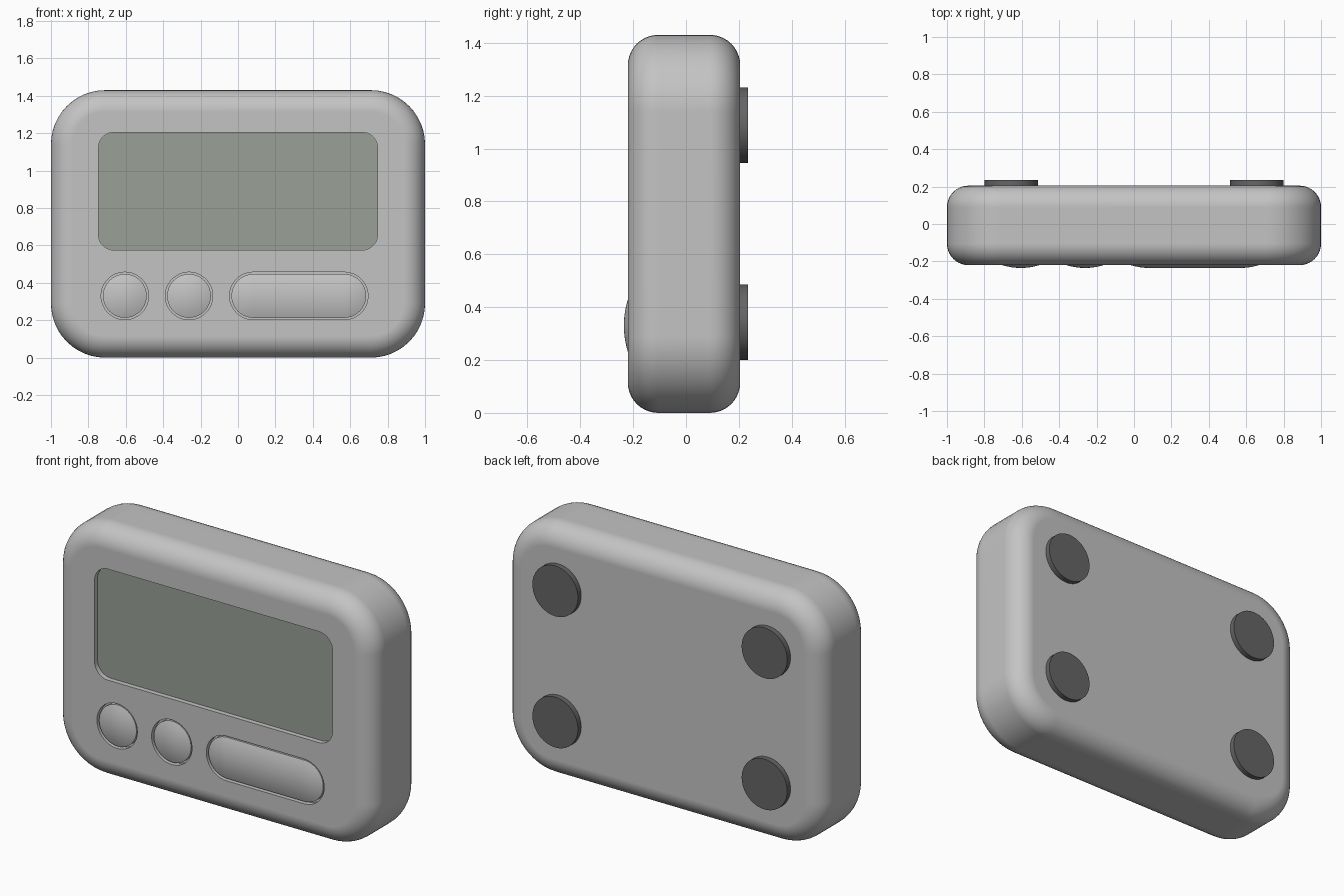
import bpy, bmesh, math

if "Cube" in bpy.data.objects:
    bpy.data.objects.remove(bpy.data.objects["Cube"])


def material(name, rgb):
    m = bpy.data.materials.new(name)
    m.diffuse_color = (*rgb, 1)
    m.use_nodes = True
    m.node_tree.nodes["Principled BSDF"].inputs["Base Color"].default_value = m.diffuse_color
    return m


CASE = material("light grey plastic", (0.55, 0.55, 0.55))
SCREEN = material("grey green display", (0.32, 0.35, 0.31))
RUBBER = material("dark grey rubber", (0.13, 0.13, 0.13))

FRONT, BACK = -0.22, 0.205


def rounded_rect(hw, hh, r, seg):
    """Outline points (x, z) of a rounded rectangle with half sizes hw, hh."""
    pts = []
    for k, (sx, sz) in enumerate([(1, 1), (-1, 1), (-1, -1), (1, -1)]):
        for i in range(seg + 1):
            a = math.pi / 2 * (k + i / seg)
            pts.append((sx * (hw - r) + r * math.cos(a), sz * (hh - r) + r * math.sin(a)))
    return pts


def loft(name, cx, cz, hw, hh, r, levels, mat, seg=12):
    """Stack rounded rectangles along y; each level is (inset, y)."""
    bm = bmesh.new()
    rings = []
    for d, y in levels:
        rings.append([bm.verts.new((cx + x, y, cz + z))
                      for x, z in rounded_rect(hw - d, hh - d, r - d, seg)])
    for a, b in zip(rings, rings[1:]):
        for i in range(len(a)):
            j = (i + 1) % len(a)
            bm.faces.new((a[i], a[j], b[j], b[i]))
    bm.faces.new(rings[0])
    bm.faces.new(rings[-1])
    bmesh.ops.remove_doubles(bm, verts=bm.verts, dist=1e-5)
    bmesh.ops.recalc_face_normals(bm, faces=bm.faces)
    me = bpy.data.meshes.new(name)
    bm.to_mesh(me)
    bm.free()
    me.materials.append(mat)
    ob = bpy.data.objects.new(name, me)
    bpy.context.collection.objects.link(ob)
    return ob


def activate(ob):
    bpy.ops.object.select_all(action='DESELECT')
    ob.select_set(True)
    bpy.context.view_layer.objects.active = ob


def smooth(ob):
    activate(ob)
    bpy.ops.object.shade_smooth_by_angle(angle=math.radians(30))


# Case: rounded slab with a quarter-round edge front and back
EDGE, N = 0.115, 10
arc = [(EDGE * (1 - math.sin(t)), EDGE * (1 - math.cos(t)))
       for t in (math.pi / 2 * i / N for i in range(N + 1))]
levels = [(d, FRONT + y) for d, y in arc] + [(d, BACK - y) for d, y in reversed(arc)]
case = loft("case", 0, 0.715, 1.0, 0.715, 0.29, levels, CASE)

# Recesses: (name, centre x, centre z, half width, half height, corner radius, depth)
recesses = [
    ("display_recess", 0, 0.89, 0.747, 0.315, 0.085, 0.03),
    ("left_button_recess", -0.605, 0.33, 0.127, 0.127, 0.127, 0.03),
    ("middle_button_recess", -0.262, 0.33, 0.127, 0.127, 0.127, 0.03),
    ("wide_button_recess", 0.325, 0.33, 0.37, 0.127, 0.127, 0.03),
]
for name, x, z, hw, hh, r, depth in recesses:
    cutter = loft(name + "_cutter", x, z, hw, hh, r,
                  [(0, FRONT - 0.1), (0, FRONT + depth)], CASE)
    mod = case.modifiers.new(name, 'BOOLEAN')
    mod.operation, mod.solver, mod.object = 'DIFFERENCE', 'EXACT', cutter
    activate(case)
    bpy.ops.object.modifier_apply(modifier=name)
    bpy.data.objects.remove(cutter)
smooth(case)
case.modifiers.new("even_shading", 'WEIGHTED_NORMAL').keep_sharp = True

# Display plate on the recess floor
_, x, z, hw, hh, r, depth = recesses[0]
loft("display", x, z, hw - 0.001, hh - 0.001, r - 0.001,
     [(0, FRONT + depth - 0.004), (0, FRONT + depth + 0.003)], SCREEN)

# Domed buttons with a thin gap around them
GAP, PEAK, RISE = 0.01, -0.235, 0.021
for name, x, z, hw, hh, r, depth in recesses[1:]:
    R = r - GAP
    dome = [(R * (1 - s), PEAK + RISE * s * s)
            for s in (1, 0.9, 0.8, 0.7, 0.6, 0.5, 0.4, 0.3, 0.2, 0.1, 0.02)]
    smooth(loft(name.replace("_recess", ""), x, z, hw - GAP, hh - GAP, R,
                [(0, FRONT + depth + 0.005)] + dome, CASE))

# Four round feet on the back
for side, x in (("left", -0.657), ("right", 0.657)):
    for level, z in (("lower", 0.343), ("upper", 1.088)):
        smooth(loft(f"{level}_{side}_foot", x, z, 0.143, 0.143, 0.143,
                    [(0, BACK - 0.01), (0, 0.235)], RUBBER))
